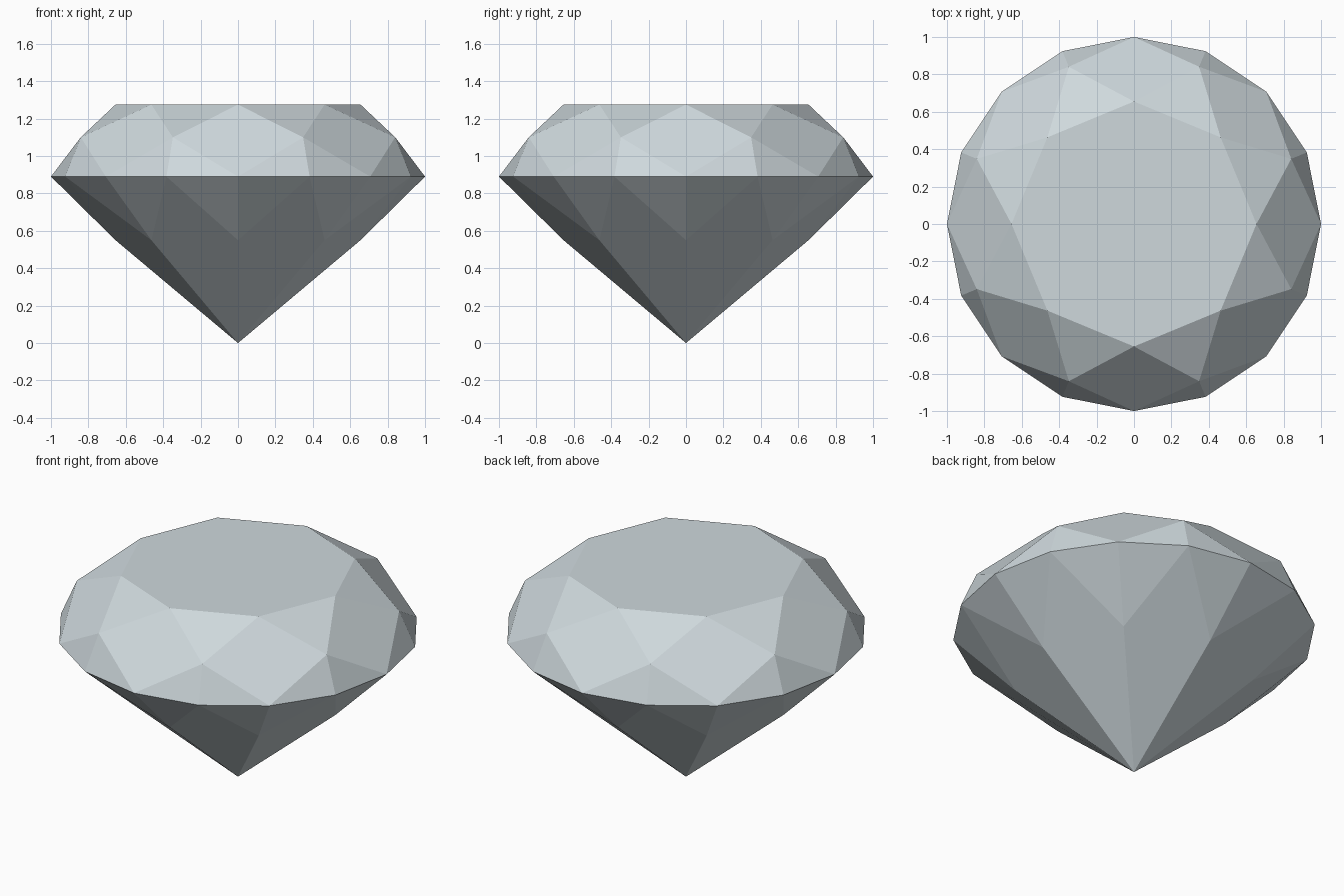
import bpy, bmesh, math

if "Cube" in bpy.data.objects:
    bpy.data.objects.remove(bpy.data.objects["Cube"])

# Single pale glassy colour
mat = bpy.data.materials.new("pale_ice_grey")
mat.diffuse_color = (0.62, 0.69, 0.72, 1.0)
mat.use_nodes = True
mat.node_tree.nodes["Principled BSDF"].inputs["Base Color"].default_value = mat.diffuse_color

bm = bmesh.new()


def ring(count, radius, z, offset=0.0):
    """Evenly spaced vertices on a circle; offset in degrees."""
    verts = []
    for i in range(count):
        a = math.radians(offset + 360.0 * i / count)
        verts.append(bm.verts.new((radius * math.cos(a), radius * math.sin(a), z)))
    return verts


# Rings from top to bottom
table = ring(8, 0.655, 1.275)
crown = ring(8, 0.91, 1.10, 22.5)
girdle = ring(16, 1.0, 0.89)
pavilion = ring(8, 0.655, 0.55)
culet = bm.verts.new((0, 0, 0))

# Flat table on top
bm.faces.new(table)

for i in range(8):
    j = (i + 1) % 8
    g0, g1, g2 = girdle[2 * i], girdle[2 * i + 1], girdle[(2 * i + 2) % 16]
    # Crown: star, kite and upper girdle facets
    bm.faces.new((table[i], crown[i], table[j]))
    bm.faces.new((table[i], crown[i - 1], g0, crown[i]))
    bm.faces.new((crown[i], g0, g1))
    bm.faces.new((crown[i], g1, g2))
    # Pavilion: lower girdle facets and long main facets down to the point
    bm.faces.new((pavilion[i], g1, g0))
    bm.faces.new((pavilion[j], g2, g1))
    bm.faces.new((culet, pavilion[j], g1, pavilion[i]))

bmesh.ops.recalc_face_normals(bm, faces=bm.faces)

mesh = bpy.data.meshes.new("cut_gem")
bm.to_mesh(mesh)
bm.free()
mesh.materials.append(mat)
gem = bpy.data.objects.new("cut_gem", mesh)
bpy.context.collection.objects.link(gem)
